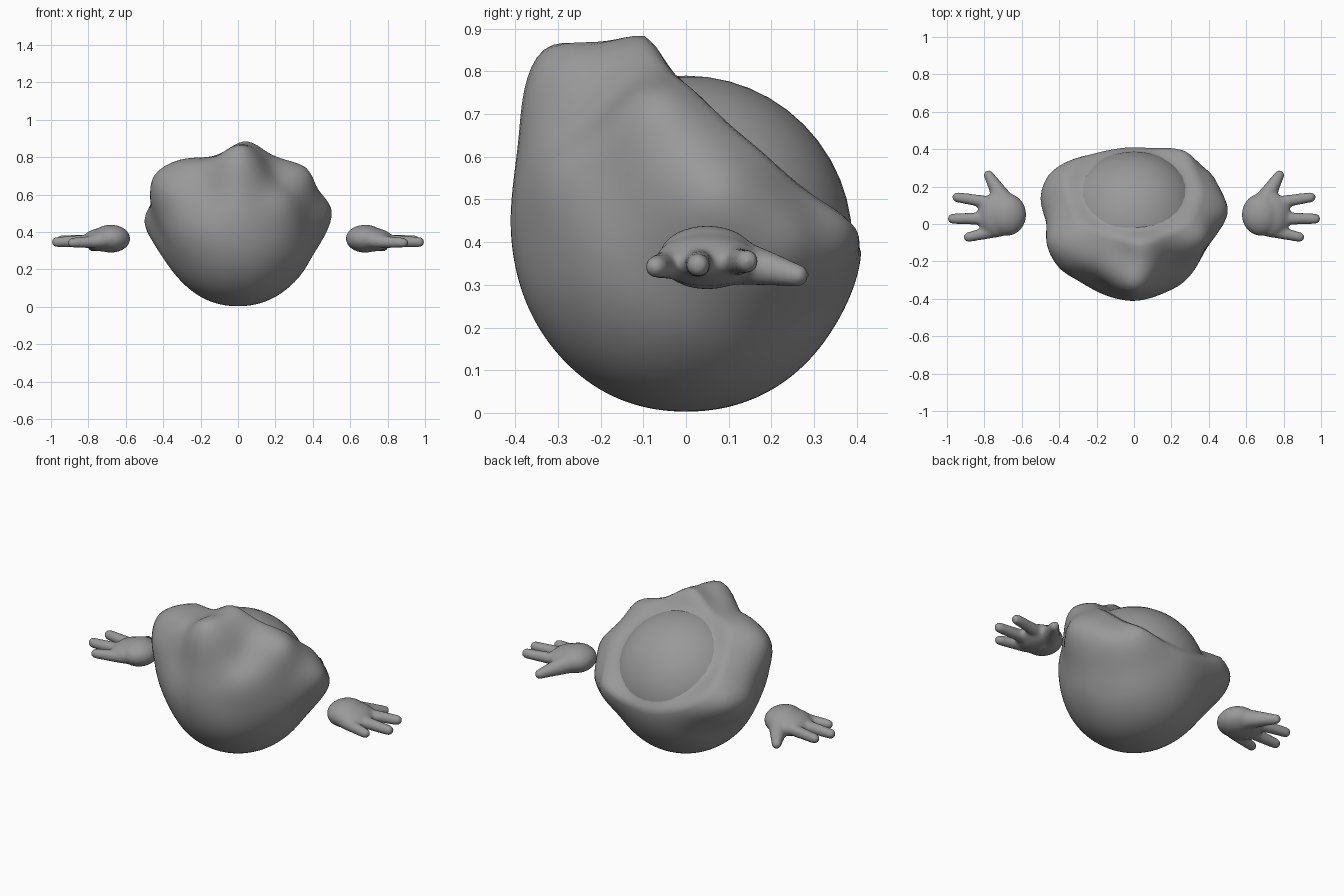
import bpy, bmesh, math
from mathutils import Vector, Matrix

if "Cube" in bpy.data.objects:
    bpy.data.objects.remove(bpy.data.objects["Cube"])

grey = bpy.data.materials.new("plain_grey")
grey.diffuse_color = (0.32, 0.32, 0.32, 1)
grey.use_nodes = True
grey.node_tree.nodes["Principled BSDF"].inputs["Base Color"].default_value = grey.diffuse_color

CENTRE = Vector((0, 0, 0.4))
TILT = math.radians(-41)                      # opening leans to the back
AXIS = Matrix.Rotation(TILT, 3, 'X') @ Vector((0, 0, 1))


def finish(name, bm):
    me = bpy.data.meshes.new(name)
    bmesh.ops.recalc_face_normals(bm, faces=bm.faces)
    for f in bm.faces:
        f.smooth = True
    bm.to_mesh(me)
    bm.free()
    me.materials.append(grey)
    ob = bpy.data.objects.new(name, me)
    bpy.context.collection.objects.link(ob)
    return ob


def smoothstep(a, b, v):
    t = min(1, max(0, (v - a) / (b - a)))
    return t * t * (3 - 2 * t)


# Round head inside the cloth
bm = bmesh.new()
bmesh.ops.create_uvsphere(bm, u_segments=48, v_segments=24, radius=0.39,
                          matrix=Matrix.Translation(CENTRE))
finish("head", bm)

# Draped cloth: a ball pulled smoothly through its fold peaks and valleys
FOLDS = [Vector(p) - CENTRE for p in (
    (0, -0.32, 0.86), (0.03, -0.11, 0.885), (-0.03, -0.2, 0.85),       # front crest
    (0, -0.385, 0.72), (0, -0.4, 0.58), (0, -0.41, 0.42),
    (0.2, -0.35, 0.43), (-0.2, -0.36, 0.43), (0.25, -0.3, 0.58),
    (0.21, -0.22, 0.69), (-0.25, -0.2, 0.775), (0.2, -0.05, 0.805),    # valleys
    (0.37, -0.08, 0.735), (0.42, 0.02, 0.64), (0.5, 0.07, 0.52),       # right folds
    (0.35, -0.2, 0.45), (0.41, 0.06, 0.29), (0.42, 0.26, 0.4),
    (0.355, 0.18, 0.61), (0.28, 0.385, 0.43), (0.355, 0.305, 0.45),
    (0, 0.41, 0.37), (-0.18, 0.385, 0.4), (-0.33, 0.345, 0.45),        # back lip
    (-0.45, 0.27, 0.47), (-0.5, 0.13, 0.46), (-0.47, -0.05, 0.58),     # left folds
    (-0.45, -0.09, 0.7), (-0.3, -0.03, 0.78), (-0.38, -0.25, 0.62),
    (-0.36, 0.18, 0.62), (-0.38, -0.22, 0.42), (-0.42, 0.05, 0.29),
    (0.35, 0, 0.19), (-0.35, 0, 0.19), (0, -0.31, 0.15), (0, 0.34, 0.19),
    (0.25, -0.25, 0.22), (-0.25, -0.25, 0.22), (0, 0, 0.003),
    (0.25, 0.25, 0.2), (-0.25, 0.25, 0.2))]
BASE, REACH = 0.4, 0.8


def kernel(a, b):
    t = min(1, a.angle(b) / REACH)
    return (1 - t) ** 4 * (4 * t + 1)


def solve(rows):
    n = len(rows)
    for i in range(n):
        p = max(range(i, n), key=lambda k: abs(rows[k][i]))
        rows[i], rows[p] = rows[p], rows[i]
        for k in range(n):
            if k != i:
                f = rows[k][i] / rows[i][i]
                rows[k] = [x - f * y for x, y in zip(rows[k], rows[i])]
    return [rows[i][n] / rows[i][i] for i in range(n)]


# a small diagonal term keeps the folds soft
WEIGHTS = solve([[kernel(p, q) + (0.006 if p is q else 0) for q in FOLDS]
                 + [p.length - BASE] for p in FOLDS])


def cloth_radius(d):
    r = BASE + sum(w * kernel(d, p) for w, p in zip(WEIGHTS, FOLDS))
    lip = smoothstep(math.radians(43), math.radians(53), d.angle(AXIS))
    return 0.385 + (max(r, 0.392) - 0.385) * lip


bm = bmesh.new()
bmesh.ops.create_uvsphere(bm, u_segments=96, v_segments=72, radius=1,
                          matrix=Matrix.Rotation(TILT, 4, 'X'))
cap = [v for v in bm.verts if v.co.angle(AXIS) < math.radians(41)]
bmesh.ops.delete(bm, geom=cap, context='VERTS')
for v in bm.verts:
    d = v.co.normalized()
    v.co = CENTRE + d * cloth_radius(d)
finish("draped_cloth", bm)


# Hands: palm and fingers fused, then mirrored to the other side
def ball(bm, centre, size):
    bmesh.ops.create_uvsphere(
        bm, u_segments=20, v_segments=12, radius=1,
        matrix=Matrix.Translation(centre) @ Matrix.Diagonal((*size, 1)))


def finger(bm, start, end, r0, r1):
    a, b = Vector(start), Vector(end)
    d = b - a
    bmesh.ops.create_cone(
        bm, cap_ends=True, segments=20, radius1=r0, radius2=r1, depth=d.length,
        matrix=Matrix.Translation((a + b) / 2) @ d.to_track_quat('Z', 'Y').to_matrix().to_4x4())
    ball(bm, a, (r0,) * 3)
    ball(bm, b, (r1,) * 3)


bm = bmesh.new()
ball(bm, (0.68, 0.05, 0.364), (0.105, 0.115, 0.075))
ball(bm, (0.73, 0.05, 0.358), (0.1, 0.122, 0.062))
ball(bm, (0.765, 0.045, 0.354), (0.075, 0.108, 0.045))
finger(bm, (0.69, 0.115, 0.355), (0.778, 0.262, 0.322), 0.056, 0.027)
finger(bm, (0.77, 0.115, 0.355), (0.945, 0.143, 0.355), 0.034, 0.028)
finger(bm, (0.78, 0.03, 0.352), (0.97, 0.028, 0.346), 0.036, 0.028)
finger(bm, (0.73, -0.035, 0.35), (0.885, -0.07, 0.342), 0.036, 0.027)
hands = finish("hands", bm)
remesh = hands.modifiers.new("fuse", 'REMESH')
remesh.mode = 'VOXEL'
remesh.voxel_size = 0.009
remesh.use_smooth_shade = True
soften = hands.modifiers.new("soften", 'SMOOTH')
soften.factor = 0.5
soften.iterations = 10
hands.modifiers.new("other_side", 'MIRROR')
